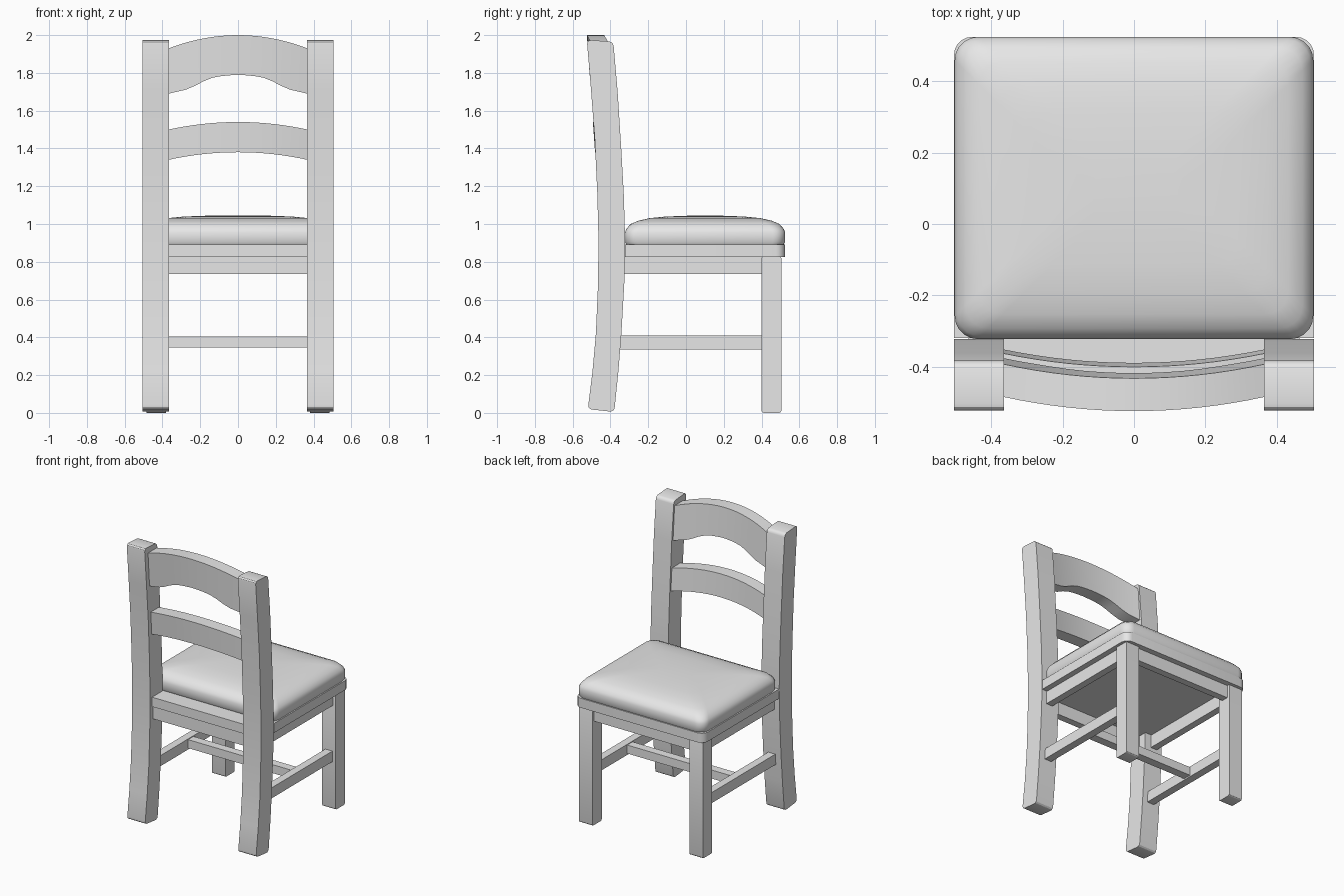
import bpy, bmesh, math
from mathutils import Vector

cube = bpy.data.objects.get("Cube")
if cube:
    bpy.data.objects.remove(cube, do_unlink=True)

grey = bpy.data.materials.new("plain_grey")
grey.use_nodes = True
grey.diffuse_color = (0.8, 0.8, 0.8, 1)
grey.node_tree.nodes["Principled BSDF"].inputs["Base Color"].default_value = (0.8, 0.8, 0.8, 1)


def finish(name, bm, angle=30):
    """Turn a bmesh into a named, shaded object."""
    bmesh.ops.recalc_face_normals(bm, faces=bm.faces)
    mesh = bpy.data.meshes.new(name)
    bm.to_mesh(mesh)
    bm.free()
    mesh.materials.append(grey)
    ob = bpy.data.objects.new(name, mesh)
    bpy.context.collection.objects.link(ob)
    bpy.ops.object.select_all(action='DESELECT')
    ob.select_set(True)
    bpy.context.view_layer.objects.active = ob
    bpy.ops.object.shade_smooth_by_angle(angle=math.radians(angle))
    return ob


def loft(name, rings, angle=30):
    """Skin a row of closed rings and cap both ends."""
    bm = bmesh.new()
    rows = [[bm.verts.new(p) for p in ring] for ring in rings]
    n = len(rows[0])
    for a, b in zip(rows, rows[1:]):
        for i in range(n):
            j = (i + 1) % n
            bm.faces.new((a[i], a[j], b[j], b[i]))
    bm.faces.new(rows[0])
    bm.faces.new(rows[-1])
    return finish(name, bm, angle)


def box(name, x, y, z):
    corners = [(x[0], y[0]), (x[1], y[0]), (x[1], y[1]), (x[0], y[1])]
    return loft(name, [[(px, py, h) for px, py in corners] for h in z])


def side_profile(name, pts, x0, x1, round_width):
    """Extrude a y-z profile across x, rounding its sharp corners."""
    bm = bmesh.new()
    face = bm.faces.new([bm.verts.new((x0, y, z)) for y, z in pts])
    ext = bmesh.ops.extrude_face_region(bm, geom=[face])
    moved = [v for v in ext["geom"] if isinstance(v, bmesh.types.BMVert)]
    bmesh.ops.translate(bm, verts=moved, vec=(x1 - x0, 0, 0))
    bmesh.ops.recalc_face_normals(bm, faces=bm.faces)
    sharp = [e for e in bm.edges if abs(e.verts[0].co.x - e.verts[1].co.x) > 0.01
             and e.calc_face_angle(0) > 1]
    bmesh.ops.bevel(bm, geom=sharp, offset=round_width, segments=3, profile=0.5,
                    affect='EDGES')
    return finish(name, bm)


# Curved back posts, front legs, and the side rails between them
post_back = [(-0.52, 0.02), (-0.495, 0.22), (-0.477, 0.42), (-0.467, 0.65), (-0.463, 0.9),
             (-0.469, 1.15), (-0.483, 1.45), (-0.502, 1.7), (-0.525, 1.975)]
post_front = [(-0.385, 1.965), (-0.362, 1.7), (-0.343, 1.4), (-0.329, 1.15), (-0.322, 0.9),
              (-0.326, 0.7), (-0.342, 0.42), (-0.358, 0.22), (-0.38, 0.005)]
leg = [(0.4, 0), (0.505, 0), (0.505, 0.83), (0.4, 0.83)]
for side, s in (("left", 1), ("right", -1)):
    side_profile(side + "_back_post", post_back + post_front, s * 0.365, s * 0.505, 0.022)
    side_profile(side + "_front_leg", leg, s * 0.38, s * 0.485, 0.012)
    box(side + "_apron", sorted((s * 0.415, s * 0.465)), (-0.34, 0.41), (0.735, 0.83))
    box(side + "_stretcher", sorted((s * 0.405, s * 0.46)), (-0.36, 0.41), (0.335, 0.41))

# Cross members
box("front_apron", (-0.39, 0.39), (0.435, 0.485), (0.735, 0.83))
box("back_apron", (-0.37, 0.37), (-0.43, -0.38), (0.735, 0.83))
box("cross_stretcher", (-0.41, 0.41), (0.02, 0.08), (0.345, 0.405))


def arc(cx, cy, r, start, steps=5):
    """Quarter circle of points, from a starting angle in degrees."""
    return [(cx + r * math.cos(math.radians(start + 90 * i / steps)),
             cy + r * math.sin(math.radians(start + 90 * i / steps)))
            for i in range(steps + 1)]


# Seat board with a tongue running back between the posts
board = [(-0.505, -0.32), (-0.367, -0.32), (-0.367, -0.44), (0.367, -0.44),
         (0.367, -0.32), (0.505, -0.32)]
board += arc(0.455, 0.475, 0.05, 0) + arc(-0.455, 0.475, 0.05, 90)
loft("seat_board", [[(x, y, z) for x, y in board] for z in (0.825, 0.892)])


# Domed cushion: rounded rectangles that shrink as they rise
def cushion_ring(inset, z):
    hx, hy, cy = 0.503 - inset, 0.424 - inset, 0.101
    r = min(0.065, hy * 0.5)
    ring = []
    for k, (sx, sy) in enumerate(((1, 1), (-1, 1), (-1, -1), (1, -1))):
        ring += arc(sx * (hx - r), cy + sy * (hy - r), r, 90 * k)
    return [(x, y, z) for x, y in ring]


levels = [(0.008, 0.89), (0, 0.905), (0, 0.955), (0.008, 0.975), (0.03, 1.0), (0.07, 1.017),
          (0.13, 1.031), (0.21, 1.039), (0.3, 1.043), (0.38, 1.045)]
loft("seat_cushion", [cushion_ring(i, z) for i, z in levels], 50)

# Bowed back rails
HALF = 0.367


def crown(x):
    return 1 - (x / HALF) ** 2


def back_rail(name, top, bottom, steps=16):
    rings = []
    for i in range(steps + 1):
        x = HALF * (2 * i / steps - 1)
        ring = []
        for z, depth in ((bottom(x), 0), (top(x), 0), (top(x), 0.092), (bottom(x), 0.092)):
            y = -0.455 - 0.07 * (z - 1.5) - 0.035 * crown(x) + depth
            ring.append((x, y, z))
        rings.append(ring)
    return loft(name, rings)


def scalloped(x):
    """Lower edge of the top rail, interpolated through a few points."""
    pts = [(0, 1.79), (0.08, 1.785), (0.155, 1.77), (0.26, 1.715), (HALF, 1.69)]
    x = min(abs(x), HALF)
    for (xa, za), (xb, zb) in zip(pts, pts[1:]):
        if x <= xb:
            return za + (zb - za) * (x - xa) / (xb - xa)
    return pts[-1][1]


back_rail("top_back_rail", lambda x: 1.93 + 0.07 * crown(x), scalloped)
back_rail("lower_back_rail", lambda x: 1.5 + 0.04 * crown(x), lambda x: 1.34 + 0.04 * crown(x))
